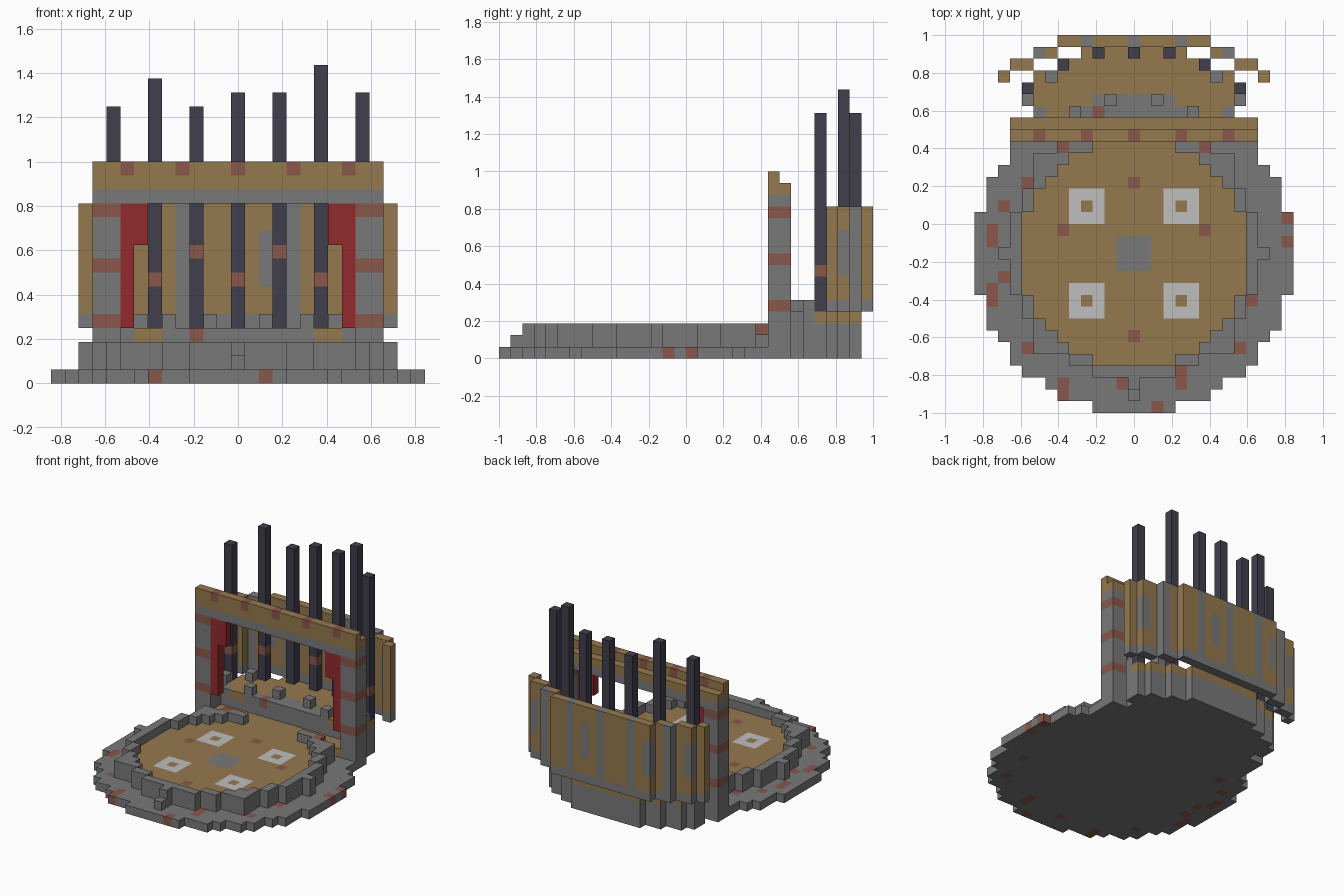
import bpy
import bmesh
from mathutils import Vector

if "Cube" in bpy.data.objects:
    bpy.data.objects.remove(bpy.data.objects["Cube"])

U = 1 / 16          # block size
MID = 13            # row of the arena centre

COLOURS = {
    "stone": (0.19, 0.19, 0.19),
    "sandstone": (0.30, 0.19, 0.076),
    "dark_iron": (0.051, 0.049, 0.073),
    "banner_red": (0.29, 0.024, 0.026),
    "rust": (0.25, 0.097, 0.07),
    "pale_tile": (0.52, 0.52, 0.52),
}
NAMES = list(COLOURS)
MATS = []
for name, rgb in COLOURS.items():
    m = bpy.data.materials.new(name)
    m.use_nodes = True
    m.diffuse_color = (*rgb, 1)
    bsdf = m.node_tree.nodes["Principled BSDF"]
    bsdf.inputs["Base Color"].default_value = (*rgb, 1)
    bsdf.inputs["Roughness"].default_value = 0.9
    MATS.append(m)


def fill(cells, xs, ys, zs, colour):
    """Fill a box of blocks; each argument is an iterable of indices."""
    for i in xs:
        for j in ys:
            for k in zs:
                cells[i, j, k] = colour


def span(a, b):
    return range(a, b + 1)


def both(n):
    return (-n, n)


def build(name, cells):
    """Turn a block set into one mesh holding only its outer faces."""
    bm = bmesh.new()
    verts = {}

    def vert(p):
        key = tuple(round(c * 2) for c in p)
        if key not in verts:
            verts[key] = bm.verts.new((p.x * U, (p.y + 0.5) * U - 1, (p.z + 0.5) * U))
        return verts[key]

    for cell, colour in cells.items():
        for axis in range(3):
            for side in (-1, 1):
                step = Vector((0, 0, 0))
                step[axis] = side
                near = tuple(int(a + b) for a, b in zip(cell, step))
                if near in cells:
                    continue
                ring = []
                for s, t in ((-1, -1), (1, -1), (1, 1), (-1, 1)):
                    p = Vector(cell) + step / 2
                    p[(axis + 1) % 3] += s / 2
                    p[(axis + 2) % 3] += t / 2
                    ring.append(vert(p))
                face = bm.faces.new(ring if side > 0 else ring[::-1])
                face.material_index = NAMES.index(colour)
    me = bpy.data.meshes.new(name)
    bm.to_mesh(me)
    bm.free()
    for m in MATS:
        me.materials.append(m)
    ob = bpy.data.objects.new(name, me)
    bpy.context.collection.objects.link(ob)
    return ob


def disc(limit, inner=-1):
    """Blocks whose squared distance from the arena centre is in range."""
    return [(i, j) for i in span(-13, 13) for j in span(0, 26)
            if inner < i * i + (j - MID) ** 2 <= limit]


# Round foundation with rusty patches
cells = {(i, j, 0): "stone" for i, j in disc(182) if j < 23}
for i, j in ((-11, 17), (-12, 15), (-12, 14), (-11, 13), (-12, 9), (-12, 10),
             (-11, 11), (-6, 1), (-6, 2), (-1, 2), (2, 0), (4, 3), (4, 2),
             (9, 5), (10, 9), (13, 16), (13, 14), (-9, 5), (-9, 19)):
    cells[i, j, 0] = "rust"
build("foundation", cells)

# Arena floor with pale tiles and a stone centre
cells = {(i, j, 1): "sandstone" for i, j in disc(90) if j < 23}
for i in both(4):
    for j in (9, 17):
        fill(cells, span(i - 1, i + 1), span(j - 1, j + 1), [1], "pale_tile")
        cells[i, j, 1] = "sandstone"
fill(cells, span(-1, 1), span(12, 14), [1], "stone")
for i, j in ((0, 19), (0, 6), (-6, 15), (6, 15)):
    cells[i, j, 1] = "rust"
build("arena_floor", cells)

# Low rim wall with small buttresses
cells = {}
for i, j in disc(113, 90):
    if j < 23:
        fill(cells, [i], [j], (1, 2), "stone")
fill(cells, both(8), (MID - 8, MID + 8), (1, 2), "stone")
fill(cells, both(11), [MID], (1, 2), "stone")
fill(cells, [0], [2], (1, 2), "stone")
cells[0, 1, 1] = "stone"
fill(cells, both(6), [22], [2], "rust")
build("rim_wall", cells)

# Raised stage behind the gate
cells = {}
fill(cells, span(-10, 10), (23, 24), [0], "stone")
fill(cells, span(-8, 8), (23, 24), [1], "sandstone")
for j, half in zip(span(25, 30), (8, 9, 9, 8, 6, 4)):
    fill(cells, span(-half, half), [j], span(0, 2), "stone")
    fill(cells, span(-half, half), [j], [3], "sandstone")
fill(cells, span(-5, 5), [25], [3], "stone")
fill(cells, span(-3, 3), [26], [3], "stone")
fill(cells, both(8), [25], [3], "stone")
fill(cells, both(9), [26], (3, 4), "stone")
cells[-3, 25, 3] = "rust"
build("stage", cells)

# Loose stones along the stage edge
cells = {}
fill(cells, both(5), [25], [4], "stone")
fill(cells, both(2), [26], [4], "stone")
fill(cells, both(7), [28], [4], "stone")
build("stage_stones", cells)

# Gate pillars with rusty bands, and the banners inside them
for side, label in ((1, "left"), (-1, "right")):
    cells = {}
    fill(cells, (9 * side, 10 * side), (23, 24), span(0, 12), "stone")
    fill(cells, (9 * side, 10 * side), (23, 24), (0, 4, 8, 12), "rust")
    build(label + "_pillar", cells)
    cells = {}
    fill(cells, [8 * side], [23], span(4, 12), "banner_red")
    fill(cells, [7 * side], [23], span(10, 12), "banner_red")
    build(label + "_banner", cells)

# Lintel
cells = {}
fill(cells, span(-10, 10), (23, 24), [13], "stone")
fill(cells, span(-10, 10), (23, 24), [14], "sandstone")
fill(cells, span(-10, 10), [23], [15], "sandstone")
fill(cells, range(-8, 9, 4), [23], [15], "rust")
build("lintel", cells)

# Stepped back wall with stone stripes and patches
cells = {}
for i in span(-11, 11):
    a = abs(i)
    j = 31 if a < 7 else 30 if a < 9 else 29 if a < 11 else 28
    fill(cells, [i], [j], span(4, 12), "stone" if a in (0, 4, 8) else "sandstone")
    cells[i, j, 4] = "stone"
    if i in (2, -6) or a == 10:
        fill(cells, [i], [j], span(7, 10), "stone")
build("back_wall", cells)

# Iron poles: column, row, top, rusty band
for n, (i, j, top, band) in enumerate((
        (-9, 27, 20, 7), (-6, 29, 22, 7), (-3, 30, 20, 9), (0, 30, 21, 7),
        (3, 30, 21, 9), (6, 29, 23, 7), (9, 27, 21, 7))):
    cells = {}
    fill(cells, [i], [j], range(4, top), "dark_iron")
    cells[i, j, band] = "rust"
    build("iron_pole_%d" % (n + 1), cells)
